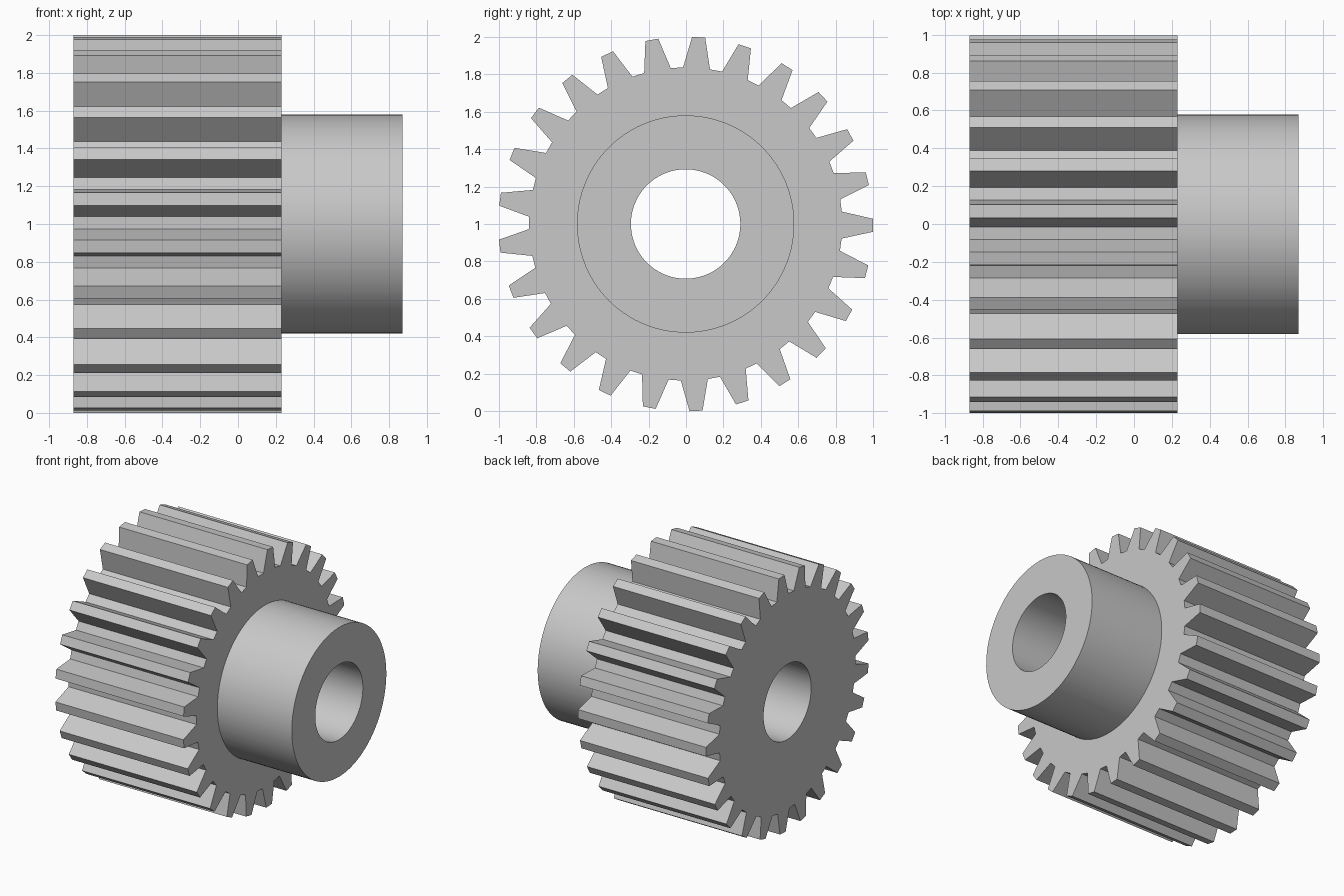
import bpy
import bmesh
from math import radians, cos, sin

cube = bpy.data.objects.get("Cube")
if cube:
    bpy.data.objects.remove(cube, do_unlink=True)

# Dimensions
TEETH = 25
TIP_R, ROOT_R, HUB_R, BORE_R = 1.0, 0.836, 0.58, 0.292
TIP_HALF, ROOT_HALF = 2.0, 4.95      # half angles of a tooth, degrees
BACK, SHOULDER, END = -0.87, 0.23, 0.87
CENTRE_Y, CENTRE_Z = -0.002, 1.0
PHASE = -0.4

# Four outline points per tooth: root, tip, tip, root
tooth = [(-ROOT_HALF, ROOT_R), (-TIP_HALF, TIP_R),
         (TIP_HALF, TIP_R), (ROOT_HALF, ROOT_R)]
outline = [(radians(PHASE + i * 360 / TEETH + a), r)
           for i in range(TEETH) for a, r in tooth]

steel = bpy.data.materials.new("plain grey steel")
steel.use_nodes = True
grey = (0.58, 0.58, 0.58, 1)
steel.diffuse_color = grey
steel.node_tree.nodes["Principled BSDF"].inputs["Base Color"].default_value = grey


def loft(name, rings):
    """Skin rings of (x, radius); radius None follows the toothed outline."""
    bm = bmesh.new()
    loops = [[bm.verts.new((x, CENTRE_Y + (radius or r) * cos(a),
                            CENTRE_Z + (radius or r) * sin(a)))
              for a, r in outline] for x, radius in rings]
    n = len(outline)
    for lo, hi in zip(loops, loops[1:]):
        for i in range(n):
            j = (i + 1) % n
            bm.faces.new((lo[i], lo[j], hi[j], hi[i]))
    mesh = bpy.data.meshes.new(name)
    bm.to_mesh(mesh)
    bm.free()
    mesh.materials.append(steel)
    obj = bpy.data.objects.new(name, mesh)
    bpy.context.collection.objects.link(obj)
    bpy.ops.object.select_all(action='DESELECT')
    obj.select_set(True)
    bpy.context.view_layer.objects.active = obj
    bpy.ops.object.shade_smooth_by_angle(angle=radians(30))
    return obj


# Toothed wheel: bore wall, back face, teeth, front face up to the hub
loft("gear_wheel", [(SHOULDER, BORE_R), (BACK, BORE_R), (BACK, None),
                    (SHOULDER, None), (SHOULDER, HUB_R)])

# Hub: outer wall, end face, bore wall
loft("hub", [(SHOULDER, HUB_R), (END, HUB_R), (END, BORE_R), (SHOULDER, BORE_R)])
